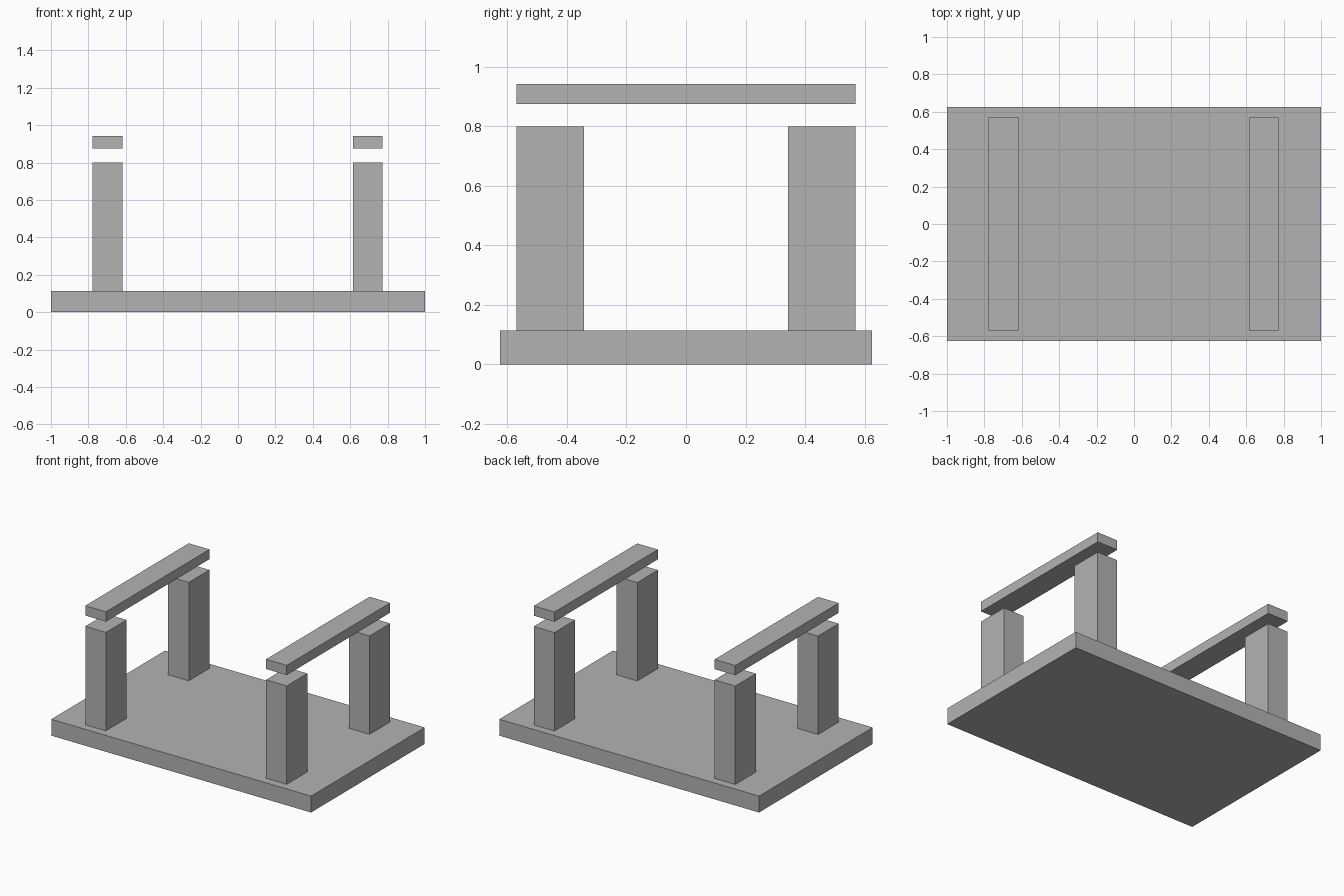
import bpy

default = bpy.data.objects.get("Cube")
if default:
    bpy.data.objects.remove(default, do_unlink=True)

grey = bpy.data.materials.new("stone_grey")
grey.use_nodes = True
colour = (0.45, 0.45, 0.45, 1)
grey.diffuse_color = colour
grey.node_tree.nodes["Principled BSDF"].inputs["Base Color"].default_value = colour


def block(name, x, y, bottom, top, width, depth):
    """Flat-sided box given by its plan centre, plan size and height range."""
    bpy.ops.mesh.primitive_cube_add(size=1, location=(x, y, (bottom + top) / 2))
    obj = bpy.context.object
    obj.name = name
    obj.scale = (width, depth, top - bottom)
    bpy.ops.object.transform_apply(location=False, rotation=False, scale=True)
    obj.data.materials.append(grey)
    return obj


# Base slab
base_top = 0.114
block("base_slab", 0, 0, 0, base_top, 2, 1.25)

# Two post pairs, each with a rail floating above
thickness = 0.159
rail_length = 1.138
post_depth = 0.227
post_y = (rail_length - post_depth) / 2
for side, x in (("right", -0.698), ("left", 0.694)):
    for end, y in (("front", -post_y), ("back", post_y)):
        block(f"{end}_{side}_post", x, y, base_top, 0.799, thickness, post_depth)
    block(f"{side}_rail", x, 0, 0.874, 0.942, thickness, rail_length)
